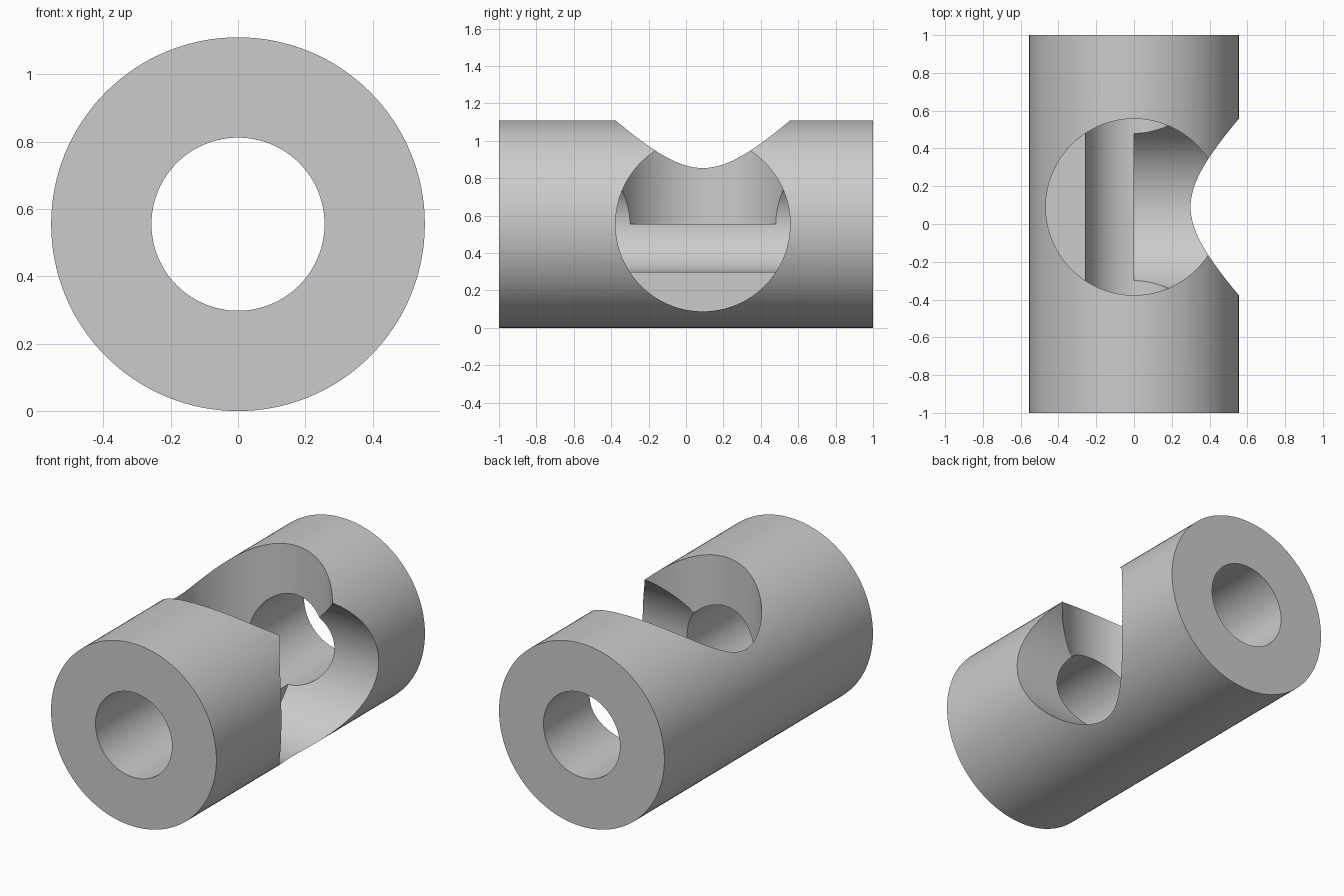
import bpy, math

if "Cube" in bpy.data.objects:
    bpy.data.objects.remove(bpy.data.objects["Cube"])

R, BORE, CUT = 0.555, 0.257, 0.467   # outer, bore and side-hole radii
CY = 0.09                            # side holes sit slightly off centre


def cylinder(name, radius, depth, loc, rot):
    bpy.ops.mesh.primitive_cylinder_add(vertices=128, radius=radius, depth=depth,
                                        location=loc, rotation=rot)
    ob = bpy.context.object
    ob.name = name
    return ob


# Main round body lying along y
body = cylinder("cross_hole_sleeve", R, 2.0, (0, 0, R), (math.pi / 2, 0, 0))

# Through bore, plus two blind holes (from above and from the right) ending at the axis
cutters = [
    cylinder("bore_cutter", BORE, 2.4, (0, 0, R), (math.pi / 2, 0, 0)),
    cylinder("top_cutter", CUT, 1.0, (0, CY, R + 0.5), (0, 0, 0)),
    cylinder("right_cutter", CUT, 1.0, (0.5, CY, R), (0, math.pi / 2, 0)),
]
bpy.context.view_layer.objects.active = body
for c in cutters:
    c.hide_render = True
    m = body.modifiers.new(c.name, 'BOOLEAN')
    m.operation = 'DIFFERENCE'
    m.solver = 'EXACT'
    m.object = c
    bpy.ops.object.modifier_apply(modifier=m.name)
for c in cutters:
    bpy.data.objects.remove(c)

# Single grey finish
mat = bpy.data.materials.new("plain grey")
mat.diffuse_color = (0.6, 0.6, 0.6, 1)
mat.use_nodes = True
mat.node_tree.nodes["Principled BSDF"].inputs["Base Color"].default_value = mat.diffuse_color
body.data.materials.clear()
body.data.materials.append(mat)

# Smooth curved walls, sharp rims
bpy.ops.object.select_all(action='DESELECT')
body.select_set(True)
bpy.context.view_layer.objects.active = body
bpy.ops.object.shade_smooth_by_angle(angle=math.radians(30))
